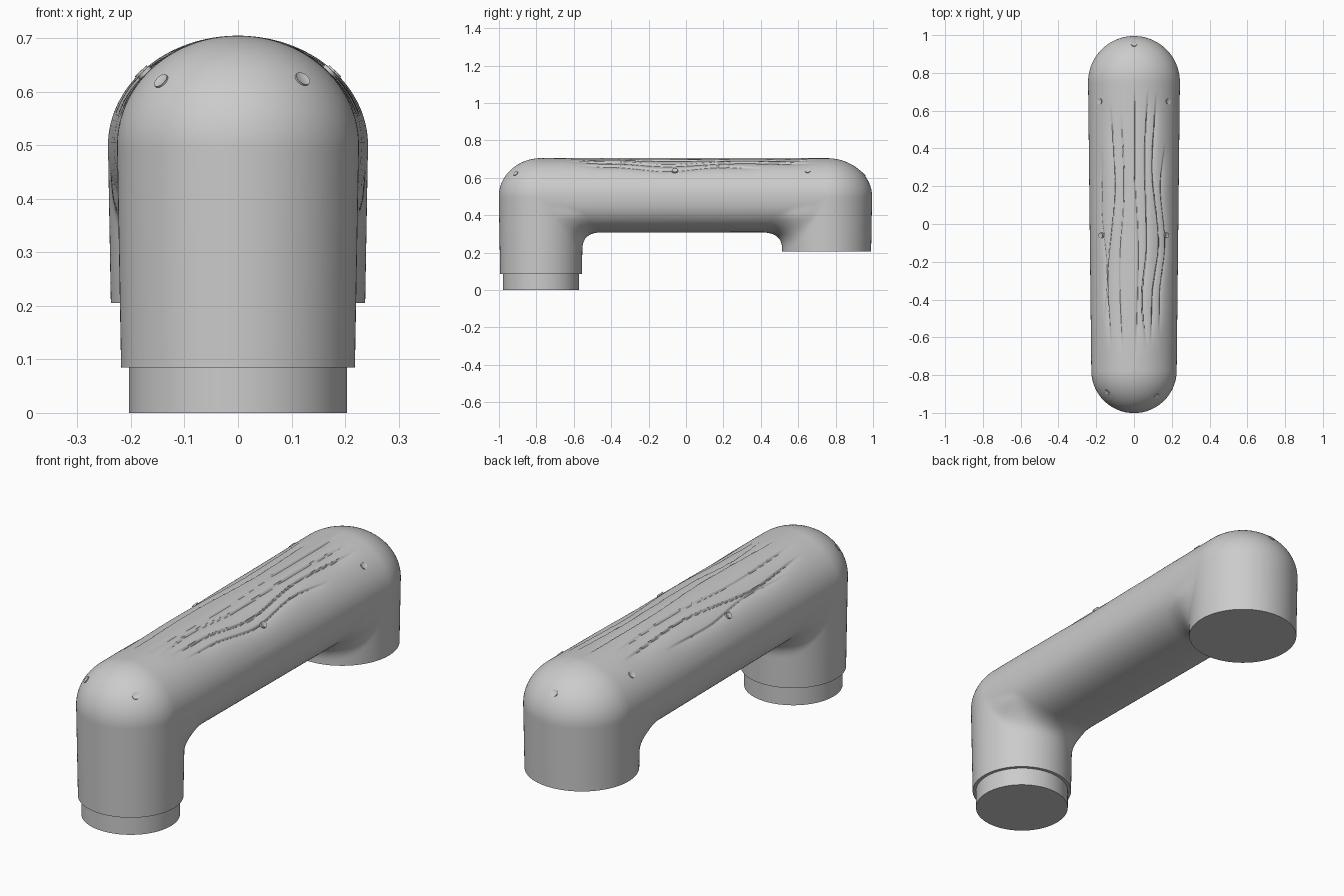
import bpy, bmesh, math
from mathutils import Vector, Matrix

if "Cube" in bpy.data.objects:
    bpy.data.objects.remove(bpy.data.objects["Cube"])

# leg data: centre y, top radius, height of the underside
FRONT = (-0.775, 0.226, 0.085)
BACK = (0.752, 0.243, 0.205)
MID, TOP, LOW = 0.5, 0.205, 0.192


def step(t):
    t = min(1.0, max(0.0, t))
    return t * t * (3 - 2 * t)


def leg_field(x, y, z, leg):
    r = leg[1] - 0.018 * max(0.0, MID - z)
    dz = max(0.0, z - MID) / TOP
    return (math.sqrt((x * x + (y - leg[0]) ** 2) / (r * r) + dz * dz) - 1) * 0.22


def bar_field(x, y, z):
    yc = min(BACK[0], max(FRONT[0], y))
    t = (yc - FRONT[0]) / (BACK[0] - FRONT[0])
    w = FRONT[1] + (BACK[1] - FRONT[1]) * t
    a = math.hypot(x, y - yc) / w
    if z > MID:
        return (math.hypot(a, (z - MID) / TOP) - 1) * 0.22
    return ((a ** 2.4 + ((MID - z) / LOW) ** 2.4) ** (1 / 2.4) - 1) * 0.22


def field(x, y, z):
    # bar and leg blended, with a fillet only on the inner underside
    leg, inward = (FRONT, 1) if y < 0 else (BACK, -1)
    a, b = leg_field(x, y, z, leg), bar_field(x, y, z)
    k = 0.1 * step((MID - z) / 0.12) * step((y - leg[0]) * inward / 0.2)
    if k < 1e-4:
        return min(a, b)
    h = max(k - abs(a - b), 0) / k
    return min(a, b) - h * h * k / 4


def gradient(p, e=0.002):
    x, y, z = p
    f = field(x, y, z)
    return f, Vector((field(x + e, y, z) - f, field(x, y + e, z) - f,
                      field(x, y, z + e) - f)) / e


def project(p):
    for _ in range(4):
        f, g = gradient(p)
        if abs(f) < 1e-4:
            break
        p = p - g * (f / max(g.length_squared, 0.05))
    return p


# grooves: (x, y) points along each wavy line, and a depth
GROOVES = [
    ([(-.17, .42), (-.175, .1), (-.15, -.25), (-.16, -.52)], .007),
    ([(-.125, .66), (-.105, .2), (-.145, -.3), (-.125, -.67)], .010),
    ([(-.07, .64), (-.055, .2), (-.08, -.25), (-.065, -.72)], .008),
    ([(.005, .78), (.005, .3), (.025, -.15), (.01, -.72)], .007),
    ([(.075, .74), (.06, .35), (.07, -.1), (.045, -.4), (.065, -.68)], .009),
    ([(.12, .72), (.10, .3), (.135, -.1), (.10, -.4), (.09, -.66)], .011),
    ([(.165, .45), (.145, .2), (.17, -.1), (.14, -.4), (.135, -.6)], .009),
]


def carve(x, y):
    total = 0
    for pts, depth in GROOVES:
        if not pts[-1][1] < y < pts[0][1]:
            continue
        for (x0, y0), (x1, y1) in zip(pts, pts[1:]):
            if y1 <= y <= y0:
                gx = x0 + (x1 - x0) * step((y0 - y) / (y0 - y1))
        fade = step((pts[0][1] - y) / .2) * step((y - pts[-1][1]) / .2)
        # steep on one side, gentle on the other
        d = (x - gx) * (1 if gx > 0 else -1)
        shape = math.exp(-d / .018) if d > 0 else max(0, 1 + d / .006)
        total += depth * fade * shape
    return total


def add_object(name, bm):
    me = bpy.data.meshes.new(name)
    bm.to_mesh(me)
    bm.free()
    ob = bpy.data.objects.new(name, me)
    bpy.context.collection.objects.link(ob)
    return ob


def smooth(ob, angle):
    bpy.ops.object.select_all(action='DESELECT')
    ob.select_set(True)
    bpy.context.view_layer.objects.active = ob
    bpy.ops.object.shade_smooth_by_angle(angle=math.radians(angle))


# rough body: two domed legs and a bar, fused by a voxel remesh
bm = bmesh.new()
for cy, r, _ in (FRONT, BACK):
    bmesh.ops.create_cone(bm, cap_ends=True, segments=64, radius1=r, radius2=r, depth=0.6,
                          matrix=Matrix.Translation((0, cy, 0.2)))
    bmesh.ops.create_uvsphere(bm, u_segments=64, v_segments=32, radius=1,
                              matrix=Matrix.Translation((0, cy, MID)) @ Matrix.Diagonal((r, r, TOP, 1)))
bmesh.ops.create_cone(bm, cap_ends=True, segments=64, radius1=1, radius2=1, depth=1.53,
                      matrix=Matrix.Translation((0, -0.01, MID)) @ Matrix.Diagonal((.232, 1, .2, 1))
                      @ Matrix.Rotation(math.pi / 2, 4, 'X'))
body = add_object("handle_body", bm)
mod = body.modifiers.new("fuse", 'REMESH')
mod.mode = 'VOXEL'
mod.voxel_size = 0.01
dg = bpy.context.evaluated_depsgraph_get()
bm = bmesh.new()
bm.from_mesh(body.evaluated_get(dg).to_mesh())
body.modifiers.clear()

# cut the leg ends level
for cy, r, zc in (FRONT, BACK):
    faces = [f for f in bm.faces if f.calc_center_median().y * cy > 0
             and f.calc_center_median().z < 0.28]
    geom = faces + list({e for f in faces for e in f.edges}) + list({v for f in faces for v in f.verts})
    bmesh.ops.bisect_plane(bm, geom=geom, dist=1e-5, plane_co=(0, 0, zc),
                           plane_no=(0, 0, 1), clear_inner=True)

# finer mesh on top for the grooves
fine = [e for e in bm.edges if all(v.co.z > .56 and abs(v.co.x) < .205 and abs(v.co.y) < .8
                                   for v in e.verts)]
bmesh.ops.subdivide_edges(bm, edges=fine, cuts=1, use_grid_fill=True)

# true the surface, then carve the grooves
for v in bm.verts:
    rim = v.is_boundary
    p = project(v.co.copy())
    if rim:
        p.z = FRONT[2] if p.y < 0 else BACK[2]
    elif p.z > .56:
        depth = carve(p.x, p.y)
        if depth > 1e-5:
            p = p - gradient(p)[1].normalized() * depth
    v.co = p
bmesh.ops.holes_fill(bm, edges=[e for e in bm.edges if e.is_boundary], sides=0)
bmesh.ops.recalc_face_normals(bm, faces=bm.faces)
bm.to_mesh(body.data)
bm.free()
smooth(body, 50)

# round plug under the front leg
bm = bmesh.new()
bmesh.ops.create_cone(bm, cap_ends=True, segments=96, radius1=.204, radius2=.204, depth=.1,
                      matrix=Matrix.Translation((0, FRONT[0], .05)))
smooth(add_object("front_plug", bm), 40)

# small nail heads, each a dished disc set square to the surface
NAILS = [(0, .95), (-.18, .65), (.18, .65), (-.175, -.06), (.172, -.06), (-.143, -.89), (.12, -.91)]
for i, (x, y) in enumerate(NAILS):
    lo, hi = MID, 0.8
    for _ in range(30):
        m = (lo + hi) / 2
        lo, hi = (m, hi) if field(x, y, m) < 0 else (lo, m)
    p = Vector((x, y, lo))
    n = gradient(p)[1].normalized()
    rot = n.to_track_quat('Z', 'Y').to_matrix().to_4x4()
    bm = bmesh.new()
    bmesh.ops.create_cone(bm, cap_ends=True, segments=24, radius1=.015, radius2=.015, depth=.012,
                          matrix=Matrix.Translation(p - n * .003) @ rot)
    bm.normal_update()
    head = max(bm.faces, key=lambda f: f.normal.dot(n) if len(f.verts) > 4 else -2)
    bmesh.ops.inset_region(bm, faces=[head], thickness=.004, depth=-.002)
    smooth(add_object(f"nail_{i + 1}", bm), 30)
